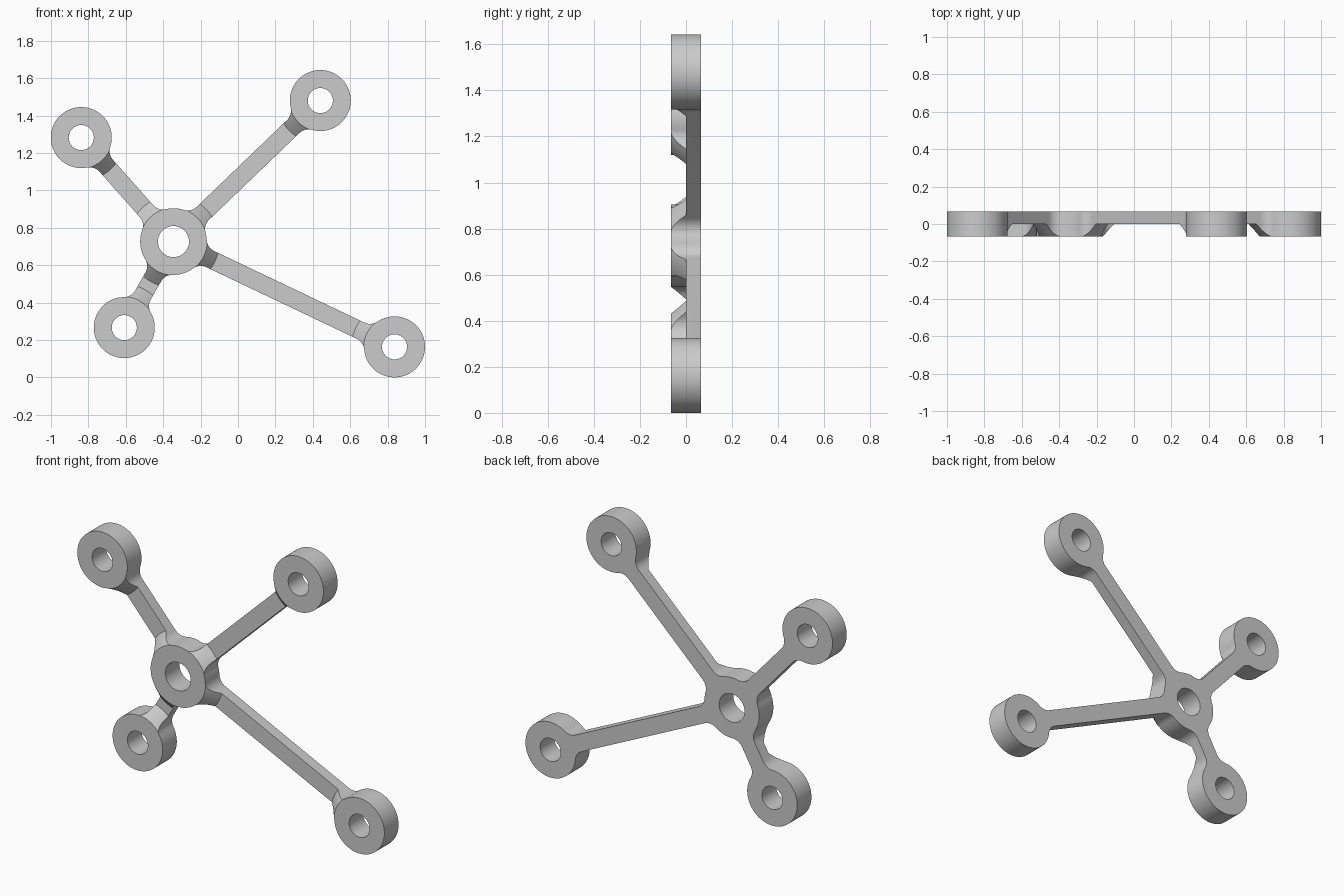
import bpy, bmesh, math
from mathutils import Vector, Matrix

if "Cube" in bpy.data.objects:
    bpy.data.objects.remove(bpy.data.objects["Cube"])

FRONT, MID, BACK = -0.066, 0.0, 0.066
HUB, HUB_R, HUB_HOLE = Vector((-0.345, 0.726)), 0.178, 0.083
ENDS = [Vector(p) for p in ((0.837, 0.163), (0.44, 1.48), (-0.838, 1.282), (-0.608, 0.266))]
END_R, END_HOLE = 0.163, 0.067
HALF_W, FILLET = 0.048, 0.07

grey = bpy.data.materials.new("grey metal")
grey.diffuse_color = (0.6, 0.6, 0.6, 1)
grey.use_nodes = True
grey.node_tree.nodes["Principled BSDF"].inputs["Base Color"].default_value = grey.diffuse_color


def new_object(name, bm):
    bmesh.ops.recalc_face_normals(bm, faces=bm.faces)
    me = bpy.data.meshes.new(name)
    bm.to_mesh(me)
    bm.free()
    ob = bpy.data.objects.new(name, me)
    bpy.context.collection.objects.link(ob)
    return ob


def cone(name, centre, y0, r0, y1, r1):
    """Round solid along y, radius r0 at y0 and r1 at y1."""
    bm = bmesh.new()
    m = Matrix.Translation((centre.x, (y0 + y1) / 2, centre.y)) @ Matrix.Rotation(-math.pi / 2, 4, 'X')
    bmesh.ops.create_cone(bm, cap_ends=True, segments=64, radius1=r0, radius2=r1, depth=y1 - y0, matrix=m)
    return new_object(name, bm)


def cut(target, cutter):
    mod = target.modifiers.new("cut", 'BOOLEAN')
    mod.operation, mod.solver, mod.object = 'DIFFERENCE', 'EXACT', cutter
    bpy.context.view_layer.objects.active = target
    bpy.ops.object.modifier_apply(modifier=mod.name)
    bpy.data.objects.remove(cutter)


def arc(cx, cy, r, a0, a1, n):
    return [Vector((cx + r * math.cos(a0 + (a1 - a0) * i / n), cy + r * math.sin(a0 + (a1 - a0) * i / n)))
            for i in range(n + 1)]


def fillet(r):
    """Tangent angle on the ring and the blend from ring to arm edge."""
    cx = math.sqrt((r + FILLET) ** 2 - (HALF_W + FILLET) ** 2)
    th = math.atan2(HALF_W + FILLET, cx)
    return th, arc(cx, HALF_W + FILLET, FILLET, math.pi + th, 1.5 * math.pi, 10)


# Outline: hub arcs joined by arms that end in rings
th_hub, near = fillet(HUB_R)
th_end, far = fillet(END_R)
arms = sorted((math.atan2((e - HUB).y, (e - HUB).x), (e - HUB).length) for e in ENDS)
outline = []
for i, (ang, length) in enumerate(arms):
    upper = near + [Vector((length - p.x, p.y)) for p in reversed(far)]
    upper += arc(length, 0, END_R, math.pi - th_end, 0, 28)[1:]
    lower = [Vector((p.x, -p.y)) for p in upper[:-1]]
    rot = Matrix.Rotation(ang, 2)
    outline += [HUB + rot @ p for p in lower + upper[::-1]]
    nxt = arms[(i + 1) % len(arms)][0] + (2 * math.pi if i == len(arms) - 1 else 0)
    outline += arc(HUB.x, HUB.y, HUB_R, ang + th_hub, nxt - th_hub, 10)[1:-1]

bm = bmesh.new()
face = bm.faces.new([bm.verts.new((p.x, FRONT, p.y)) for p in outline])
ext = bmesh.ops.extrude_face_region(bm, geom=[face])
bmesh.ops.translate(bm, vec=(0, BACK - FRONT, 0), verts=[v for v in ext["geom"] if isinstance(v, bmesh.types.BMVert)])
body = new_object("spider_bracket", bm)
body.data.materials.append(grey)

# Thin the arms from the front, leaving sloped cones around each ring
bm = bmesh.new()
bmesh.ops.create_cube(bm, size=1, matrix=Matrix.Translation((0, MID - 0.04, 0.8)) @ Matrix.Diagonal((3, 0.08, 3, 1)))
slab = new_object("arm_relief", bm)
rings = [(HUB, HUB_R, HUB_HOLE)] + [(e, END_R, END_HOLE) for e in ENDS]
for c, r, _ in rings:
    cut(slab, cone("ramp", c, FRONT - 0.03, r - 0.028, MID + 0.02, r + 0.002 - FRONT + 0.02))
cut(body, slab)

# Bolt holes
for c, _, hole in rings:
    cut(body, cone("bolt_hole", c, FRONT - 0.1, hole, BACK + 0.1, hole))

bpy.ops.object.select_all(action='DESELECT')
body.select_set(True)
bpy.context.view_layer.objects.active = body
bpy.ops.object.shade_smooth_by_angle(angle=math.radians(25))
